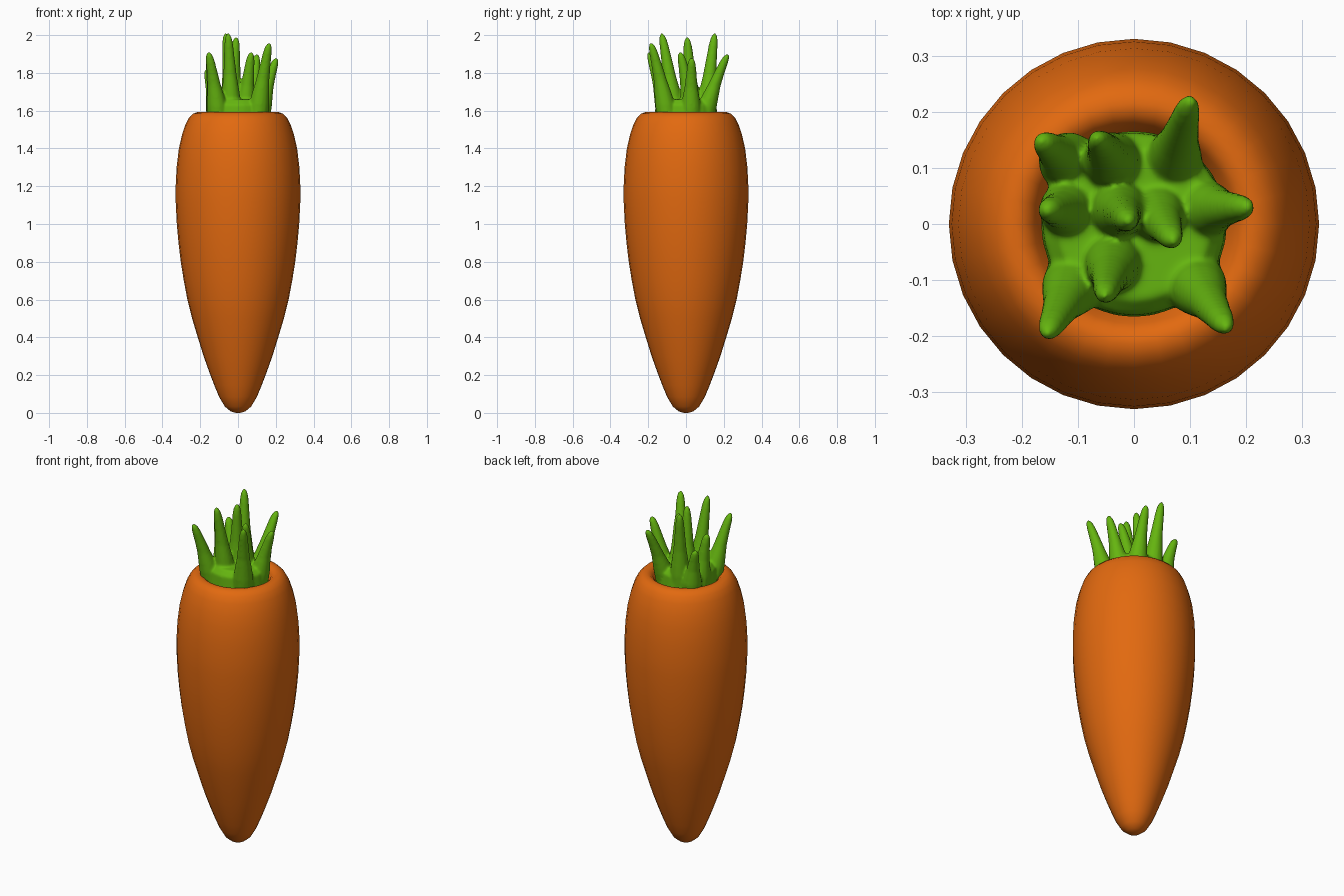
import bpy, bmesh, math
from mathutils import Vector

if "Cube" in bpy.data.objects:
    bpy.data.objects.remove(bpy.data.objects["Cube"])


def material(name, rgb):
    m = bpy.data.materials.new(name)
    m.diffuse_color = (*rgb, 1)
    m.use_nodes = True
    m.node_tree.nodes["Principled BSDF"].inputs["Base Color"].default_value = m.diffuse_color
    return m


def finish(bm, name, mat):
    bmesh.ops.recalc_face_normals(bm, faces=bm.faces)
    for f in bm.faces:
        f.smooth = True
    me = bpy.data.meshes.new(name)
    bm.to_mesh(me)
    bm.free()
    me.materials.append(mat)
    ob = bpy.data.objects.new(name, me)
    bpy.context.collection.objects.link(ob)
    return ob


def tube(bm, rings, n):
    """Closed tube through (centre, radius) rings."""
    loops = []
    for c, r in rings:
        loops.append([bm.verts.new((c[0] + r * math.cos(2 * math.pi * i / n),
                                    c[1] + r * math.sin(2 * math.pi * i / n), c[2]))
                      for i in range(n)])
    for a, b in zip(loops, loops[1:]):
        for i in range(n):
            j = (i + 1) % n
            bm.faces.new((a[i], a[j], b[j], b[i]))
    bm.faces.new(loops[0][::-1])
    bm.faces.new(loops[-1])


orange = material("carrot orange", (0.76, 0.142, 0.005))
green = material("leaf green", (0.13, 0.46, 0.005))

# Carrot root: turned profile with a sunken crown
profile = [(0.012, 0.0), (0.04, 0.009), (0.07, 0.034), (0.1, 0.085), (0.125, 0.145),
           (0.15, 0.21), (0.182, 0.3), (0.213, 0.4), (0.243, 0.5), (0.268, 0.6),
           (0.287, 0.7), (0.303, 0.8), (0.315, 0.9), (0.324, 1.0), (0.33, 1.12),
           (0.33, 1.2), (0.325, 1.3), (0.313, 1.4), (0.297, 1.47), (0.277, 1.53),
           (0.258, 1.565), (0.238, 1.584), (0.215, 1.592), (0.195, 1.588),
           (0.178, 1.572), (0.168, 1.545), (0.15, 1.52), (0.01, 1.515)]
bm = bmesh.new()
tube(bm, [((0, 0, z), r) for r, z in profile], 32)
finish(bm, "carrot_root", orange)

# Leaf tuft: round base plus leaning tapered leaves, fused and softened
bm = bmesh.new()
tube(bm, [((0, 0, 1.49), 0.16), ((0, 0, 1.56), 0.166), ((0, 0, 1.63), 0.162),
          ((0, 0, 1.66), 0.135)], 32)
leaves = [  # root x, y, tip x, y, z
    (0.065, 0.095, 0.1, 0.22, 1.90), (0.115, 0.025, 0.203, 0.03, 1.88),
    (0.105, -0.1, 0.165, -0.185, 1.96), (0.035, 0.03, 0.07, -0.03, 1.91),
    (-0.035, -0.06, -0.052, -0.128, 2.01), (-0.105, -0.1, -0.155, -0.195, 1.91),
    (-0.11, 0.025, -0.155, 0.025, 1.87), (-0.03, 0.03, -0.01, 0.006, 1.99),
    (-0.035, 0.105, -0.065, 0.152, 2.01), (-0.11, 0.105, -0.165, 0.148, 1.82)]
steps = [(0, 0.055), (0.18, 0.054), (0.32, 0.047), (0.5, 0.036), (0.7, 0.029),
         (0.86, 0.024), (0.94, 0.019), (0.98, 0.012), (1, 0.005)]
for x, y, tx, ty, tz in leaves:
    root, tip = Vector((x, y, 1.56)), Vector((tx, ty, tz))
    rings = []
    for t, r in steps:
        c = root.lerp(tip, t)
        k = t ** 1.25 - t          # slight outward curl towards the tip
        c.x += (tx - x) * k
        c.y += (ty - y) * k
        rings.append((c, r))
    tube(bm, rings, 14)
tuft = finish(bm, "leaf_tuft", green)
mod = tuft.modifiers.new("fuse", 'REMESH')
mod.mode = 'VOXEL'
mod.voxel_size = 0.006
mod.use_smooth_shade = True
mod = tuft.modifiers.new("soften", 'SMOOTH')
mod.factor = 0.5
mod.iterations = 10
